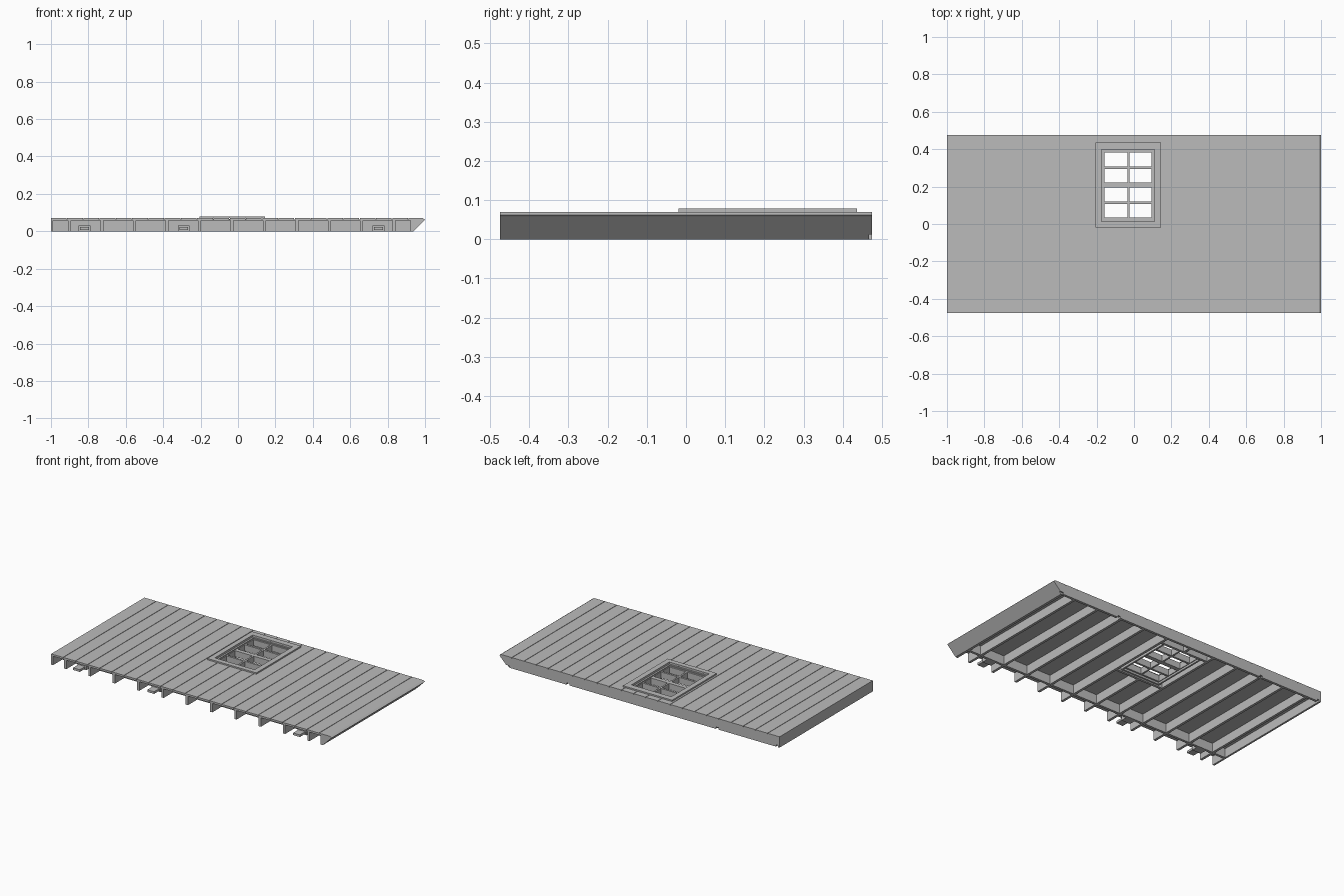
import bpy, bmesh

cube = bpy.data.objects.get("Cube")
if cube:
    bpy.data.objects.remove(cube)

grey = bpy.data.materials.new("plain_grey")
grey.use_nodes = True
COLOUR = (0.5, 0.5, 0.5, 1)
grey.diffuse_color = COLOUR
grey.node_tree.nodes["Principled BSDF"].inputs["Base Color"].default_value = COLOUR


def prism(bm, profile, y0, y1):
    """Extrude an (x, z) profile from y0 to y1."""
    front = [bm.verts.new((x, y0, z)) for x, z in profile]
    back = [bm.verts.new((x, y1, z)) for x, z in profile]
    bm.faces.new(front)
    bm.faces.new(back[::-1])
    n = len(profile)
    for i in range(n):
        j = (i + 1) % n
        bm.faces.new((front[i], back[i], back[j], front[j]))


def box(bm, x0, x1, y0, y1, z0, z1):
    prism(bm, [(x0, z0), (x1, z0), (x1, z1), (x0, z1)], y0, y1)


def finish(name, bm):
    bmesh.ops.recalc_face_normals(bm, faces=bm.faces)
    mesh = bpy.data.meshes.new(name)
    bm.to_mesh(mesh)
    bm.free()
    mesh.materials.append(grey)
    obj = bpy.data.objects.new(name, mesh)
    bpy.context.scene.collection.objects.link(obj)


def ring(bm, outer, inner, z0, z1):
    """Rectangular frame between two (x0, x1, y0, y1) rectangles."""
    a, b, c, d = outer
    e, f, g, h = inner
    box(bm, a, e, c, d, z0, z1)
    box(bm, f, b, c, d, z0, z1)
    box(bm, e, f, c, g, z0, z1)
    box(bm, e, f, h, d, z0, z1)


# Main dimensions
FRONT, BACK = -0.475, 0.475
DECK, GROOVE, TOP = 0.058, 0.064, 0.07
T = 0.016
OPEN = (-0.174, 0.11, 0.013, 0.398)
RIM = 0.986


def clad(bm, x0, x1, z0, z1):
    """Full-length board, cut away around the window opening."""
    cuts = [x0] + [c for c in OPEN[:2] if x0 < c < x1] + [x1]
    for a, b in zip(cuts, cuts[1:]):
        if OPEN[0] < (a + b) / 2 < OPEN[1]:
            box(bm, a, b, FRONT, OPEN[2], z0, z1)
            box(bm, a, b, OPEN[3], BACK, z0, z1)
        else:
            box(bm, a, b, FRONT, BACK, z0, z1)


# Grooved siding: a continuous lap with separate board faces on it
bm = bmesh.new()
clad(bm, -1, RIM, DECK, GROOVE)
pitch, gap = 0.0869, 0.003
x = -1
while x < RIM - gap:
    clad(bm, x, min(x + pitch - gap, RIM), GROOVE, TOP)
    x += pitch
finish("siding", bm)

# Bevelled siding edge at the mitred end
bm = bmesh.new()
prism(bm, [(RIM, DECK), (0.995, DECK), (1, 0.062), (0.988, TOP), (RIM, TOP)], FRONT, BACK)
finish("siding_edge", bm)

# Studs; the ones crossing the window stop at sill and header
bm = bmesh.new()
box(bm, -1, -0.988, FRONT, BACK, 0, DECK)
for i in range(11):
    c = -0.9 + i * 0.1735
    if i == 5:
        box(bm, c - T / 2, c + T / 2, FRONT, -0.003, 0, DECK)
        box(bm, c - T / 2, c + T / 2, 0.414, BACK - T, 0, DECK)
    else:
        box(bm, c - T / 2, c + T / 2, FRONT, BACK - T, 0, DECK)
finish("studs", bm)

# Corner stud ripped to a slope
bm = bmesh.new()
prism(bm, [(0.922, 0), (0.938, 0), (0.996, DECK), (0.922, DECK)], FRONT, BACK - 0.008)
finish("mitred_stud", bm)

# Back plate with small notches along its lower edge
bm = bmesh.new()
NOTCH = 0.012
box(bm, -0.988, 0.948, BACK - T, BACK, NOTCH, DECK)
prism(bm, [(0.948, NOTCH), (0.95, NOTCH), (0.996, DECK), (0.948, DECK)], BACK - T, BACK)
edges = [-0.975, -0.565, -0.545, 0.5, 0.52, 0.925]
for a, b in zip(edges[::2], edges[1::2]):
    box(bm, a, b, BACK - T, BACK, 0, NOTCH)
finish("back_plate", bm)

# Front plate, set back behind the stud ends
bm = bmesh.new()
box(bm, -0.988, 0.922, -0.38, -0.38 + T, 0, DECK)
finish("front_plate", bm)

# Flat tongues reaching forward from the front plate
bm = bmesh.new()
for c in (-0.82, -0.29, 0.75):
    box(bm, c - 0.024, c + 0.024, FRONT, -0.38, 0.008, 0.022)
    box(bm, c - 0.032, c + 0.032, -0.42, -0.38, 0, 0.03)
finish("tongues", bm)

# Sill and header between the window studs
bm = bmesh.new()
for y in (-0.003, 0.398):
    box(bm, -0.2, 0.133, y, y + T, 0, DECK)
finish("sill_and_header", bm)

# Raised trim around the window
bm = bmesh.new()
ring(bm, (-0.206, 0.144, -0.019, 0.436), OPEN, TOP, 0.079)
finish("window_trim", bm)

# Window sash with muntins
bm = bmesh.new()
PANE = (-0.158, 0.094, 0.035, 0.382)
Z0, Z1 = 0.02, 0.06
ring(bm, OPEN, (-0.163, 0.099, 0.024, 0.39), 0.008, 0.066)
ring(bm, (-0.163, 0.099, 0.024, 0.39), PANE, Z0, Z1)
box(bm, -0.035, -0.024, PANE[2], PANE[3], Z0, Z1)
for a, b in ((0.107, 0.12), (0.195, 0.222), (0.294, 0.307)):
    box(bm, PANE[0], -0.035, a, b, Z0, Z1)
    box(bm, -0.024, PANE[1], a, b, Z0, Z1)
finish("window_sash", bm)
